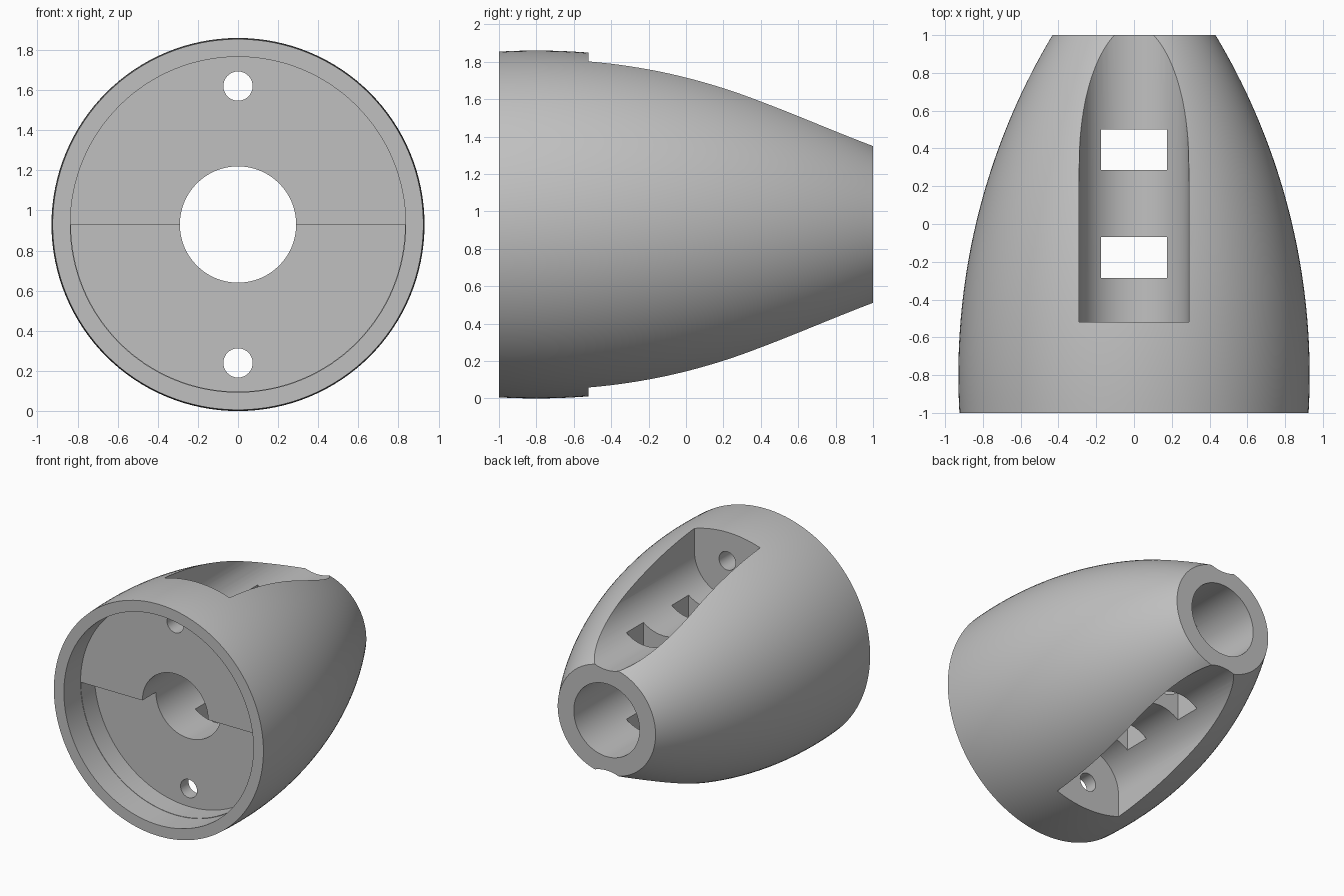
import bpy, bmesh, math

cube = bpy.data.objects.get("Cube")
if cube:
    bpy.data.objects.remove(cube, do_unlink=True)

AXIS_Z = 0.93       # height of the body axis
BORE_R = 0.29
CHANNEL_OFF = 0.69  # distance of channel and screw hole axes from the body axis

grey = bpy.data.materials.new("light_grey")
grey.use_nodes = True
colour = (0.53, 0.53, 0.53, 1)
grey.diffuse_color = colour
grey.node_tree.nodes["Principled BSDF"].inputs["Base Color"].default_value = colour


def loft_y(name, rings):
    """Closed solid through rings of (x, y, z) points."""
    bm = bmesh.new()
    loops = [[bm.verts.new(p) for p in ring] for ring in rings]
    n = len(loops[0])
    for a, b in zip(loops, loops[1:]):
        for i in range(n):
            j = (i + 1) % n
            bm.faces.new((a[i], a[j], b[j], b[i]))
    bm.faces.new(loops[0])
    bm.faces.new(loops[-1])
    bmesh.ops.recalc_face_normals(bm, faces=bm.faces)
    mesh = bpy.data.meshes.new(name)
    bm.to_mesh(mesh)
    bm.free()
    mesh.materials.append(grey)
    obj = bpy.data.objects.new(name, mesh)
    bpy.context.collection.objects.link(obj)
    return obj


def arc(r, start, end, n, off=0.0):
    """Arc points in (x, height above axis)."""
    return [(r * math.cos(t), off + r * math.sin(t))
            for t in (start + (end - start) * i / n for i in range(n + 1))]


def circle(r, n, off=0.0):
    return arc(r, 0, 2 * math.pi, n, off)[:-1]


def prism(name, profile, y0, y1):
    return loft_y(name, [[(x, y, AXIS_Z + h) for x, h in profile] for y in (y0, y1)])


# Rounded tapering body: a large arc revolved about the y axis
SWEEP = 3.5
rings = []
for i in range(41):
    y = -1 + i / 20
    r = 0.93 - SWEEP + math.sqrt(SWEEP ** 2 - (y + 0.8) ** 2)
    rings.append([(x, y, AXIS_Z + h) for x, h in circle(r, 128)])
body = loft_y("nose_body", rings)

# Centre bore, front recess and its deeper lower half
cutters = [
    prism("bore_cutter", circle(BORE_R, 64), -1.2, 1.2),
    prism("recess_cutter", circle(0.836, 128), -1.2, -0.79),
    prism("lower_recess_cutter", arc(0.833, math.pi, 2 * math.pi, 64), -1.1, -0.62),
]

# Round-bottomed channels with screw holes, above and below
for side, s in (("top", 1), ("bottom", -1)):
    channel = arc(BORE_R, math.pi, 2 * math.pi, 32, CHANNEL_OFF)
    channel += [(BORE_R, 1.2), (-BORE_R, 1.2)]
    cutters.append(prism(side + "_channel_cutter", [(x, s * h) for x, h in channel], -0.52, 1.2))
    cutters.append(prism(side + "_hole_cutter", circle(0.073, 32, s * CHANNEL_OFF), -1.1, -0.4))

# Two rectangular slots straight through
for name, y0, y1 in (("front", -0.285, -0.07), ("rear", 0.285, 0.5)):
    w = 0.176
    cutters.append(prism(name + "_slot_cutter", [(-w, -1), (w, -1), (w, 1), (-w, 1)], y0, y1))

# Cut everything from the body
bpy.context.view_layer.objects.active = body
for c in cutters:
    c.hide_render = True
    mod = body.modifiers.new(c.name, 'BOOLEAN')
    mod.operation = 'DIFFERENCE'
    mod.solver = 'EXACT'
    mod.object = c
    bpy.ops.object.modifier_apply(modifier=mod.name)
for c in cutters:
    bpy.data.objects.remove(c, do_unlink=True)

# Smooth the curved surfaces, keep cut edges sharp
bpy.ops.object.select_all(action='DESELECT')
body.select_set(True)
bpy.ops.object.shade_smooth_by_angle(angle=math.radians(25))
